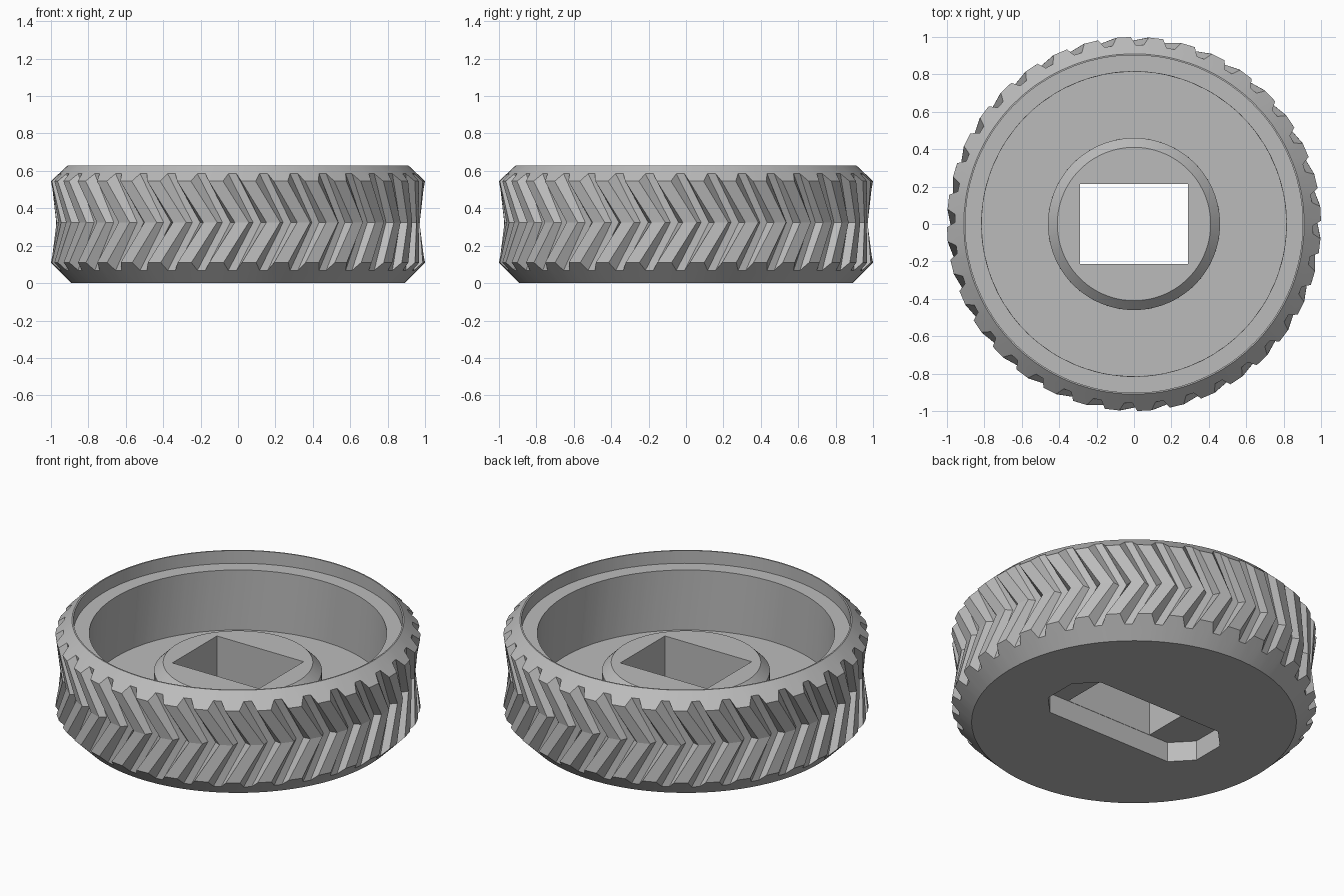
import bpy, bmesh, math

if "Cube" in bpy.data.objects:
    bpy.data.objects.remove(bpy.data.objects["Cube"])

TEETH = 36
PITCH = 2 * math.pi / TEETH
MID, HALF = 0.325, 0.22        # herringbone centre height and half height
SHIFT = 0.14                   # angle by which the chevron tip leads
START = math.radians(-93.1)
# (fraction of pitch, is it on the raised land)
TOOTH = [(0.0, False), (0.26, False), (0.41, True), (0.85, True)]

grey = bpy.data.materials.new("plain grey")
grey.diffuse_color = (0.5, 0.5, 0.5, 1)
grey.use_nodes = True
grey.node_tree.nodes["Principled BSDF"].inputs["Base Color"].default_value = grey.diffuse_color


def make_object(name, bm):
    bmesh.ops.recalc_face_normals(bm, faces=bm.faces)
    mesh = bpy.data.meshes.new(name)
    bm.to_mesh(mesh)
    bm.free()
    obj = bpy.data.objects.new(name, mesh)
    bpy.context.collection.objects.link(obj)
    mesh.materials.append(grey)
    return obj


def ring(bm, spot):
    """Ring of vertices; spot(land) gives radius and height."""
    verts = []
    for i in range(TEETH):
        for frac, land in TOOTH:
            r, z = spot(land)
            lead = max(0.0, 1 - abs(z - MID) / HALF) * SHIFT
            a = START + (i + frac) * PITCH + lead
            verts.append(bm.verts.new((r * math.cos(a), r * math.sin(a), z)))
    return verts


def plain(r, z):
    return lambda land: (r, z)


def prism(name, outline, z0, z1):
    bm = bmesh.new()
    low = [bm.verts.new((x, y, z0)) for x, y in outline]
    high = [bm.verts.new((x, y, z1)) for x, y in outline]
    bm.faces.new(low)
    bm.faces.new(high)
    n = len(outline)
    for i in range(n):
        j = (i + 1) % n
        bm.faces.new((low[i], low[j], high[j], high[i]))
    return make_object(name, bm)


# Wheel: bottom, herringbone rim, top lip, ledge, recess and central boss
bm = bmesh.new()
spots = [
    plain(0.89, 0.0),
    lambda land: (1.0, 0.11) if land else (0.958, 0.068),
    lambda land: (0.972, MID) if land else (0.938, MID),
    lambda land: (1.0, 0.545) if land else (0.958, 0.585),
    plain(0.91, 0.63), plain(0.902, 0.63),
    plain(0.902, 0.553), plain(0.815, 0.553),
    plain(0.815, 0.19), plain(0.46, 0.19),
    plain(0.46, 0.325), plain(0.41, 0.375),
]
rings = [ring(bm, s) for s in spots]
for a, b in zip(rings, rings[1:]):
    for i in range(len(a)):
        j = (i + 1) % len(a)
        bm.faces.new((a[i], a[j], b[j], b[i]))
bm.faces.new(rings[0])
bm.faces.new(rings[-1])
wheel = make_object("herringbone_wheel", bm)

# Rectangular through hole and the wider slot underneath
hole = prism("hole_cutter", [(-0.29, -0.213), (0.29, -0.213),
                             (0.29, 0.213), (-0.29, 0.213)], 0.06, 0.6)
slot = prism("slot_cutter", [(-0.42, -0.215), (0.42, -0.215), (0.53, -0.1),
                             (0.53, 0.1), (0.42, 0.215), (-0.42, 0.215),
                             (-0.53, 0.1), (-0.53, -0.1)], -0.1, 0.12)
bpy.context.view_layer.objects.active = wheel
for cutter in (slot, hole):
    mod = wheel.modifiers.new("cut", 'BOOLEAN')
    mod.operation = 'DIFFERENCE'
    mod.solver = 'EXACT'
    mod.object = cutter
    bpy.ops.object.modifier_apply(modifier=mod.name)
    bpy.data.objects.remove(cutter)

# Smooth round walls, sharp teeth
bpy.ops.object.select_all(action='DESELECT')
wheel.select_set(True)
bpy.ops.object.shade_smooth_by_angle(angle=math.radians(12))
